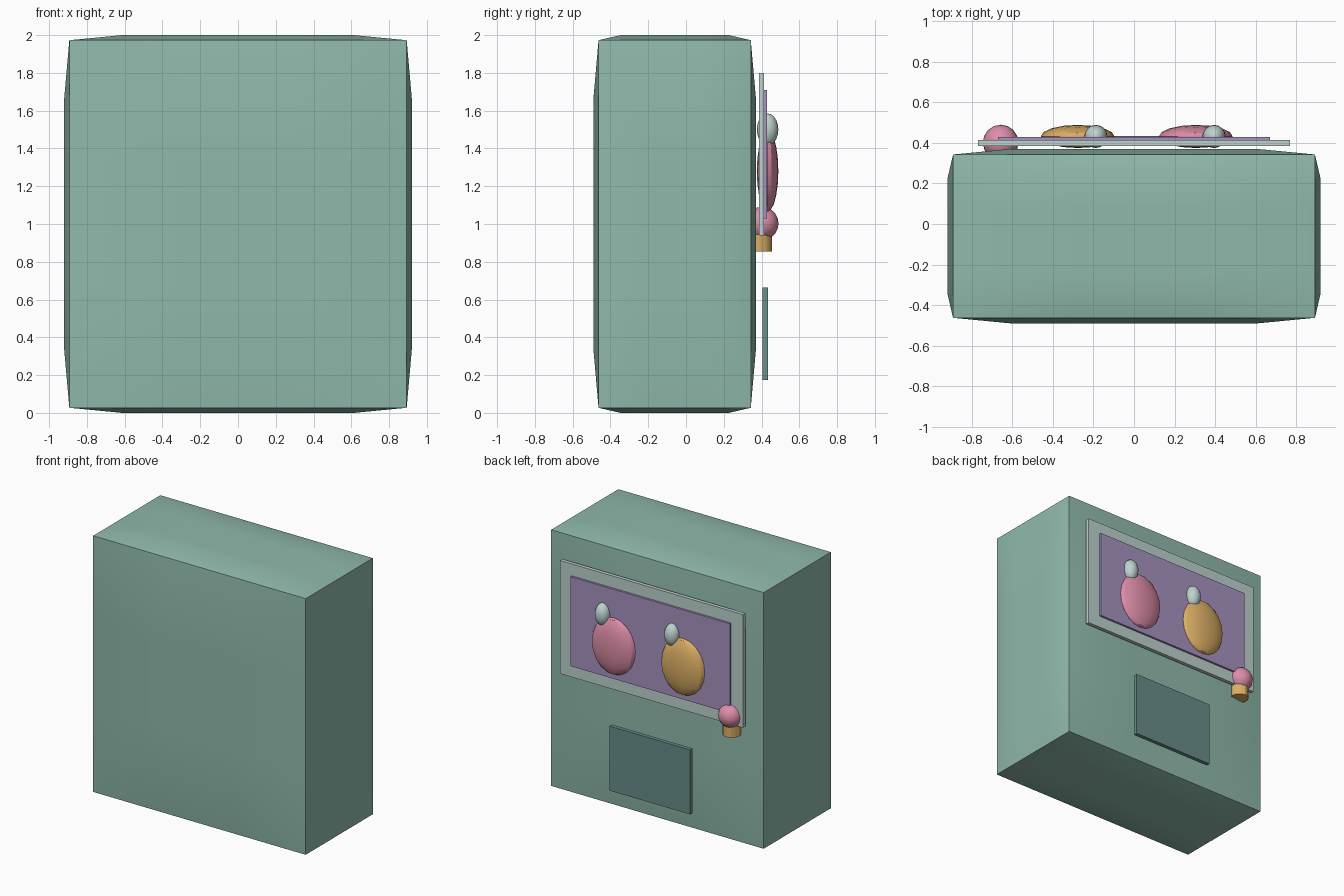
import bpy, bmesh, math
from mathutils import Matrix, Vector

default = bpy.data.objects.get("Cube")
if default:
    bpy.data.objects.remove(default, do_unlink=True)


def material(name, rgb):
    mat = bpy.data.materials.new(name)
    mat.use_nodes = True
    colour = (*rgb, 1)
    mat.diffuse_color = colour
    mat.node_tree.nodes["Principled BSDF"].inputs["Base Color"].default_value = colour
    return mat


green = material("sage green", (0.28, 0.49, 0.41))
dark_green = material("deep teal", (0.138, 0.27, 0.25))
pale = material("pale grey", (0.51, 0.65, 0.62))
purple = material("soft purple", (0.38, 0.29, 0.53))
pink = material("rose pink", (0.72, 0.27, 0.39))
yellow = material("mustard yellow", (0.72, 0.43, 0.13))


def finish(name, bm, mat, smooth=False):
    mesh = bpy.data.meshes.new(name)
    bm.to_mesh(mesh)
    bm.free()
    mesh.materials.append(mat)
    obj = bpy.data.objects.new(name, mesh)
    bpy.context.collection.objects.link(obj)
    if smooth:
        bpy.ops.object.select_all(action="DESELECT")
        obj.select_set(True)
        bpy.context.view_layer.objects.active = obj
        bpy.ops.object.shade_smooth_by_angle(angle=math.radians(30))
    return obj


def placed(centre, size):
    return Matrix.Translation(centre) @ Matrix.Diagonal((*size, 1))


def plate(name, centre, size, mat):
    bm = bmesh.new()
    bmesh.ops.create_cube(bm, size=1, matrix=placed(centre, size))
    return finish(name, bm, mat)


def ellipsoid(name, centre, radii, mat):
    bm = bmesh.new()
    bmesh.ops.create_uvsphere(bm, u_segments=16, v_segments=10, radius=1,
                              matrix=placed(centre, radii))
    return finish(name, bm, mat, True)


# Cabinet: box whose six faces bulge out from straight, sharp edges
bulge = 0.027
half = Vector((0.92, 0.43, 1.0))
bm = bmesh.new()
bmesh.ops.create_cube(bm, size=2)
bmesh.ops.subdivide_edges(bm, edges=bm.edges[:], cuts=5, use_grid_fill=True)
for v in bm.verts:
    on_side = [abs(c) > 0.99 for c in v.co]
    rim = sum(on_side) > 1
    for i in range(3):
        v.co[i] *= half[i]
        if rim and on_side[i]:
            v.co[i] -= math.copysign(bulge, v.co[i])
    v.co += Vector((0, -0.06, 1))
finish("cabinet", bm, green, True)

# Display window on the back
plate("window_frame", (0, 0.4, 1.37), (1.54, 0.028, 0.86), pale)
plate("window_panel", (0, 0.42, 1.37), (1.34, 0.02, 0.68), purple)

# Two round figures with small heads
for side, x, mat in (("left", 0.305, pink), ("right", -0.278, yellow)):
    ellipsoid(side + "_figure_body", (x, 0.432, 1.28), (0.182, 0.057, 0.215), mat)
    ellipsoid(side + "_figure_head", (x + 0.09, 0.432, 1.5), (0.057, 0.057, 0.085), pale)

# Knob on a short post
ellipsoid("knob", (-0.658, 0.402, 1.003), (0.088, 0.088, 0.088), pink)
bm = bmesh.new()
bmesh.ops.create_cone(bm, cap_ends=True, segments=12, radius1=0.065, radius2=0.065,
                      depth=0.09, matrix=Matrix.Translation((-0.658, 0.39, 0.9)))
finish("knob_post", bm, yellow, True)

# Lower tray door
plate("tray_door", (0, 0.42, 0.42), (0.68, 0.03, 0.49), dark_green)
